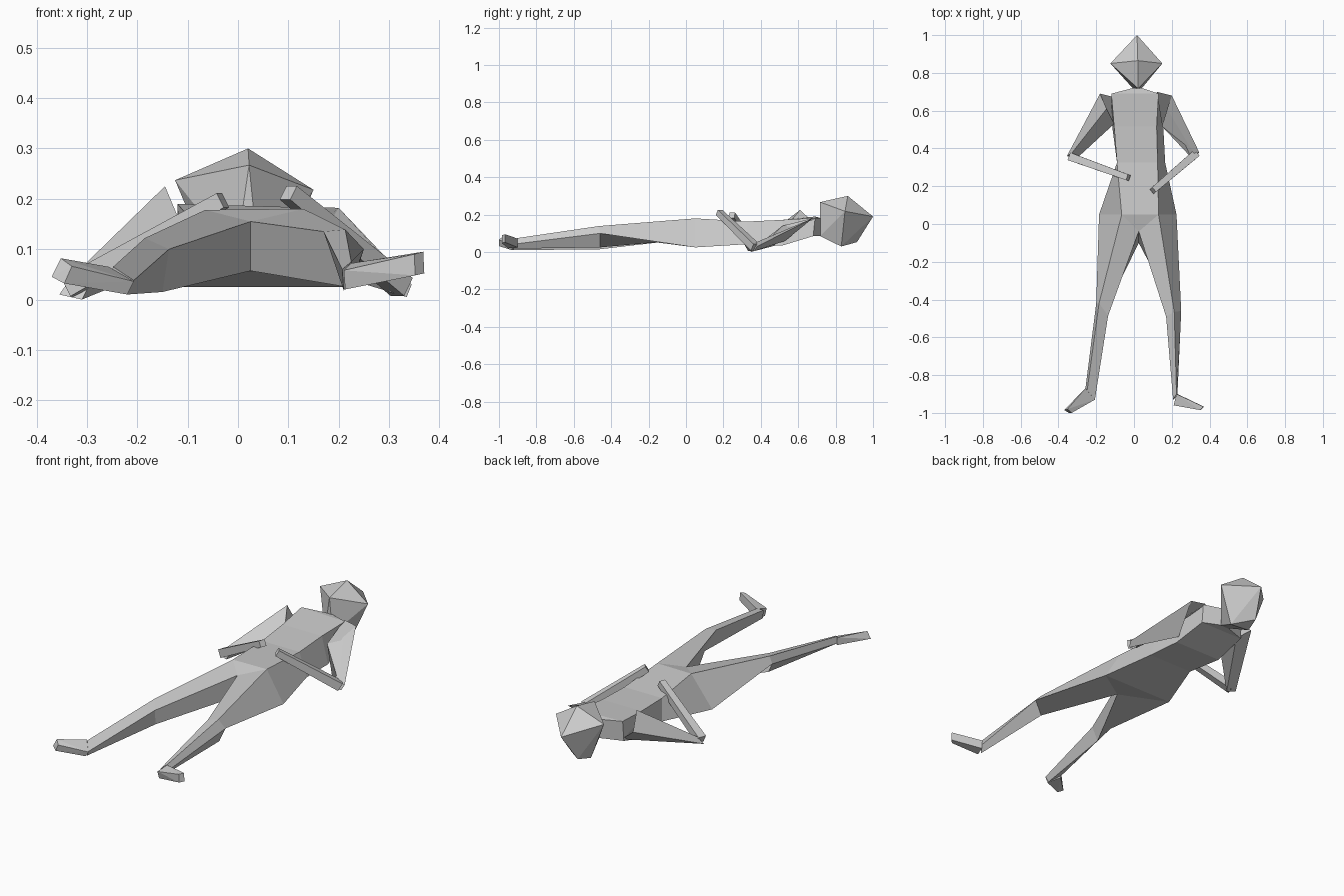
import bpy, bmesh
from mathutils import Vector


def finish(name, bm):
    bmesh.ops.recalc_face_normals(bm, faces=bm.faces)
    me = bpy.data.meshes.new(name)
    bm.to_mesh(me)
    bm.free()
    ob = bpy.data.objects.new(name, me)
    bpy.context.collection.objects.link(ob)
    return ob


def loft(name, rings):
    """Skin a chain of equal-sized cross-sections and cap both ends."""
    bm = bmesh.new()
    vs = [[bm.verts.new(p) for p in r] for r in rings]
    n = len(vs[0])
    for a, b in zip(vs, vs[1:]):
        for i in range(n):
            j = (i + 1) % n
            bm.faces.new((a[i], a[j], b[j], b[i]))
    bm.faces.new(vs[0])
    bm.faces.new(vs[-1])
    return finish(name, bm)


def hull(name, pts):
    bm = bmesh.new()
    for p in pts:
        bm.verts.new(p)
    r = bmesh.ops.convex_hull(bm, input=bm.verts)
    junk = [g for g in r["geom_interior"] if isinstance(g, bmesh.types.BMVert)]
    bmesh.ops.delete(bm, geom=junk, context='VERTS')
    return finish(name, bm)


def bar(name, a, b, wa, wb):
    """Square tapered bar from a to b."""
    a, b = Vector(a), Vector(b)
    d = (b - a).normalized()
    u = d.cross(Vector((0, 0, 1))).normalized()
    v = u.cross(d)
    corners = ((-1, -1), (1, -1), (1, 1), (-1, 1))
    return loft(name, [[c + (u * s + v * t) * w / 2 for s, t in corners]
                       for c, w in ((a, wa), (b, wb))])


# Torso: left back, left front, right front, right back at each level
hips = [(-.185, .05, .025), (-.065, .05, .178), (.13, .05, .18), (.225, .05, .025)]
loft("torso", [
    hips,
    [(-.09, .325, .042), (-.09, .325, .163), (.125, .325, .163), (.165, .325, .042)],
    [(-.115, .515, .035), (-.105, .515, .172), (.12, .515, .172), (.155, .515, .035)],
    [(-.12, .68, .085), (-.12, .69, .19), (.13, .69, .183), (.13, .68, .085)],
    [(-.005, .72, .085), (-.005, .72, .182), (.04, .72, .182), (.04, .72, .085)],
])

# Pelvis wedge down to the crotch
crotch = [(.025, -.04, .155), (.025, -.10, .057)]
hull("pelvis", hips + crotch)

# Faceted head
hull("head", [(.02, .865, .30), (.016, 1.0, .19), (.022, .717, .267),
              (-.125, .85, .237), (.15, .85, .218), (-.02, .914, .053),
              (-.04, .835, .035), (.07, .83, .03), (-.005, .717, .085),
              (.04, .717, .085)])

# Legs: outer, front, inner, underside at hip, knee and ankle
loft("right_leg", [
    [hips[3], hips[2]] + crotch,
    [(.25, -.46, .10), (.213, -.465, .139), (.17, -.49, .135), (.215, -.46, .025)],
    [(.23, -.90, .045), (.225, -.90, .075), (.207, -.93, .06), (.21, -.93, .018)],
])
loft("left_leg", [
    [hips[0], hips[1]] + crotch,
    [(-.20, -.42, .085), (-.185, -.42, .122), (-.137, -.485, .10), (-.15, -.46, .015)],
    [(-.257, -.87, .035), (-.248, -.88, .065), (-.207, -.93, .038), (-.22, -.92, .01)],
])

# Feet turned outwards
hull("right_foot", [(.225, -.90, .072), (.23, -.90, .025), (.21, -.96, .058), (.213, -.95, .02),
                    (.368, -.967, .095), (.37, -.967, .052), (.35, -.985, .09), (.352, -.985, .048)])
hull("left_foot", [(-.257, -.87, .065), (-.255, -.87, .025), (-.207, -.93, .036), (-.22, -.93, .01),
                   (-.352, -.98, .082), (-.37, -.985, .045), (-.33, -1.0, .066), (-.345, -1.0, .032)])

# Upper arms: outer, top, inner, underside at shoulder and elbow
loft("left_upper_arm", [
    [(-.18, .69, .15), (-.145, .61, .225), (-.105, .53, .13), (-.10, .67, .085)],
    [(-.355, .36, .01), (-.33, .375, .045), (-.295, .355, .03), (-.31, .345, .0)],
])
loft("right_upper_arm", [
    [(.20, .68, .182), (.12, .70, .185), (.15, .515, .14), (.155, .53, .06)],
    [(.345, .38, .03), (.32, .37, .05), (.30, .355, .015), (.335, .365, .005)],
])

# Forearms with hands resting above the belly
bar("left_forearm", (-.335, .355, .025), (-.03, .245, .197), .042, .032)
bar("right_forearm", (.325, .37, .025), (.10, .177, .212), .042, .032)
